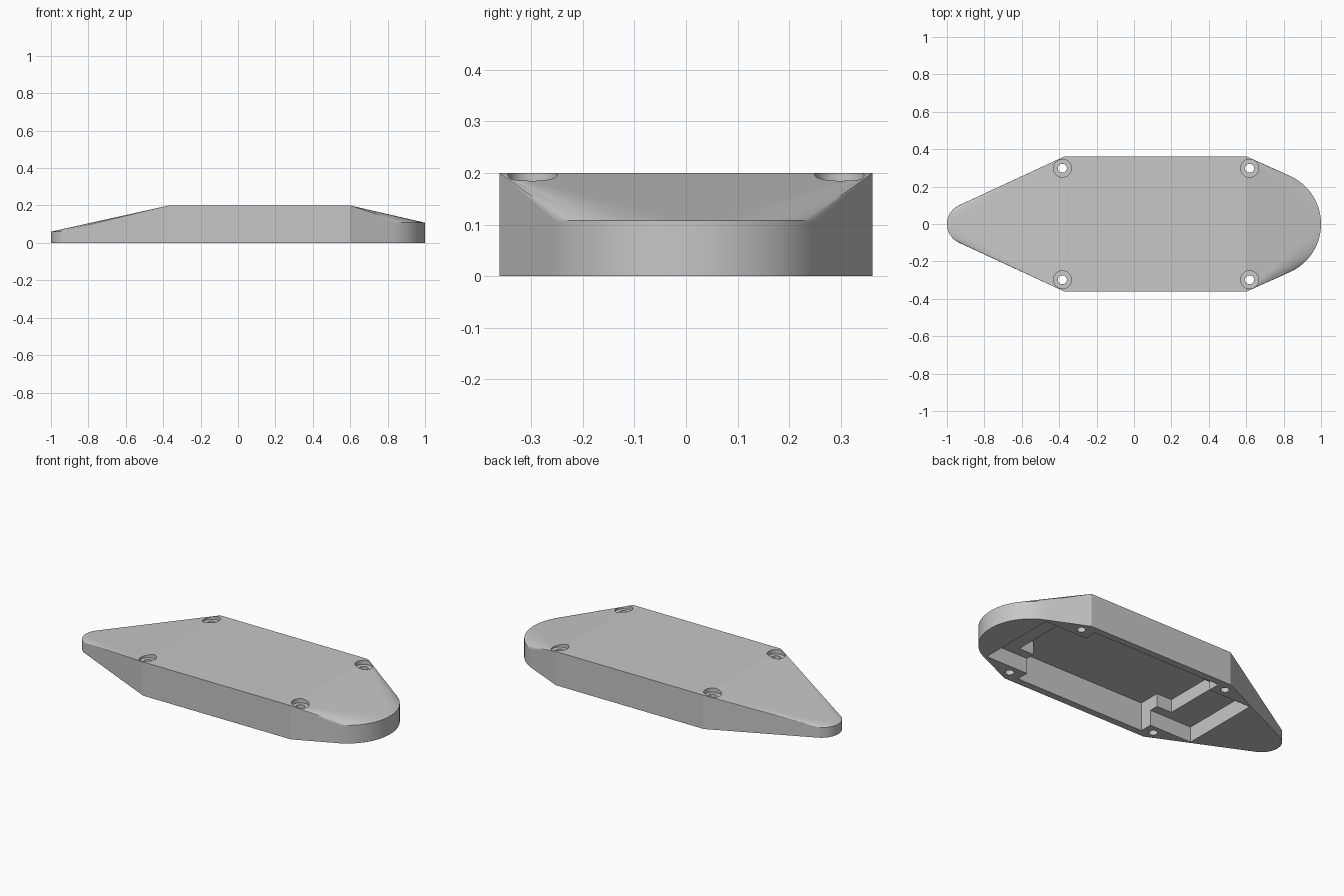
import bpy, bmesh, math
from mathutils import Vector

cube = bpy.data.objects.get("Cube")
if cube:
    bpy.data.objects.remove(cube, do_unlink=True)

grey = bpy.data.materials.new("matte grey")
grey.use_nodes = True
COLOUR = (0.57, 0.57, 0.57, 1)
grey.diffuse_color = COLOUR
grey.node_tree.nodes["Principled BSDF"].inputs["Base Color"].default_value = COLOUR


def make_object(name, bm):
    bmesh.ops.recalc_face_normals(bm, faces=bm.faces)
    mesh = bpy.data.meshes.new(name)
    bm.to_mesh(mesh)
    bm.free()
    mesh.materials.append(grey)
    obj = bpy.data.objects.new(name, mesh)
    bpy.context.collection.objects.link(obj)
    return obj


def cut(target, cutter):
    cutter.hide_render = True
    mod = target.modifiers.new("cut", 'BOOLEAN')
    mod.operation = 'DIFFERENCE'
    mod.solver = 'EXACT'
    mod.object = cutter
    bpy.context.view_layer.objects.active = target
    bpy.ops.object.modifier_apply(modifier=mod.name)
    bpy.data.objects.remove(cutter, do_unlink=True)


def pocket(centre_x, half_x, half_y, top):
    bm = bmesh.new()
    bmesh.ops.create_cube(bm, size=2)
    low = -0.05
    for v in bm.verts:
        v.co = Vector((centre_x + v.co.x * half_x, v.co.y * half_y,
                       top if v.co.z > 0 else low))
    return make_object("pocket_cutter", bm)


def cylinder(x, y, radius, z0, z1):
    bm = bmesh.new()
    bmesh.ops.create_cone(bm, cap_ends=True, segments=48, radius1=radius,
                          radius2=radius, depth=z1 - z0)
    bmesh.ops.translate(bm, verts=bm.verts, vec=(x, y, (z0 + z1) / 2))
    return make_object("hole_cutter", bm)


# Cover body: convex skin around a block and two round ends
bm = bmesh.new()
for x in (-0.37, 0.6):
    for y in (-0.362, 0.362):
        for z in (0, 0.2):
            bm.verts.new((x, y, z))
SEGMENTS = 96
for centre, radius, height in ((-0.89, 0.11, 0.06), (0.718, 0.282, 0.108)):
    for i in range(SEGMENTS):
        a = math.tau * i / SEGMENTS
        for z in (0, height):
            bm.verts.new((centre + radius * math.cos(a), radius * math.sin(a), z))
hull = bmesh.ops.convex_hull(bm, input=bm.verts)
inside = {g for g in hull["geom_interior"] + hull["geom_unused"]
          if isinstance(g, bmesh.types.BMVert)}
bmesh.ops.delete(bm, geom=list(inside), context='VERTS')
bmesh.ops.dissolve_limit(bm, angle_limit=0.002, verts=bm.verts, edges=bm.edges)
body = make_object("cover_body", bm)

# Underside pockets: long shallow bay, wide deep bay, narrow deep extension
for half_x, half_y, top in ((0.71, 0.245, 0.092),
                            (0.43, 0.32, 0.17),
                            (0.53, 0.19, 0.17)):
    cut(body, pocket(0.11, half_x, half_y, top))

# Four counterbored screw holes
for x in (-0.383, 0.618):
    for y in (-0.298, 0.298):
        cut(body, cylinder(x, y, 0.048, 0.175, 0.3))
        cut(body, cylinder(x, y, 0.024, -0.1, 0.3))

# Smooth the round ends, keep the edges sharp
bpy.ops.object.select_all(action='DESELECT')
body.select_set(True)
bpy.context.view_layer.objects.active = body
bpy.ops.object.shade_smooth_by_angle(angle=math.radians(10))
